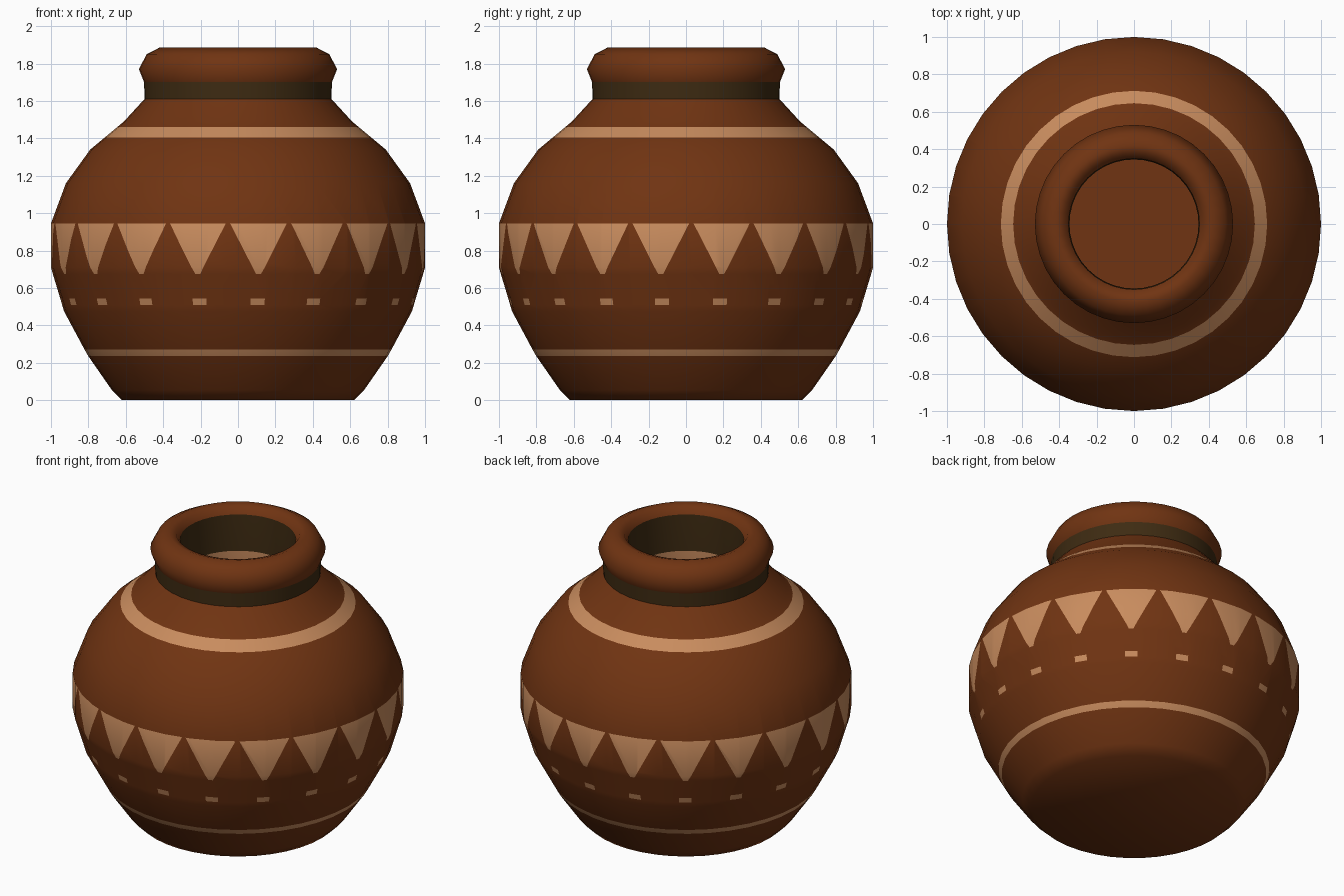
import bpy, bmesh, math
from mathutils import Vector

if "Cube" in bpy.data.objects:
    bpy.data.objects.remove(bpy.data.objects["Cube"])

SIDES = 40
TEETH = 19
STEP = 2 * math.pi / TEETH
PHASE = math.radians(34.8) + STEP / 2      # angle of one tooth tip


def material(name, rgb):
    m = bpy.data.materials.new(name)
    m.diffuse_color = (*rgb, 1)
    m.use_nodes = True
    m.node_tree.nodes["Principled BSDF"].inputs["Base Color"].default_value = m.diffuse_color
    return m


MATS = [material("clay_brown", (0.162, 0.034, 0.006)),
        material("pale_tan", (0.58, 0.262, 0.112)),
        material("dark_olive", (0.048, 0.024, 0.006))]
BROWN, TAN, OLIVE = 0, 1, 2


def polar(r, t, z):
    """Angle is measured from the front (-y) towards +x."""
    return Vector((r * math.sin(t), -r * math.cos(t), z))


def lathe(profile, color, cap_start=False, cap_end=False):
    """Revolve (r, z) points; color(z) gives the material of each row."""
    bm = bmesh.new()
    rings = [[bm.verts.new(polar(r, 2 * math.pi * j / SIDES, z)) for j in range(SIDES)]
             for r, z in profile]
    for i in range(len(rings) - 1):
        a, b = rings[i], rings[i + 1]
        for j in range(SIDES):
            k = (j + 1) % SIDES
            f = bm.faces.new((a[j], a[k], b[k], b[j]))
            f.material_index = color((profile[i][1] + profile[i + 1][1]) / 2)
    if cap_start:
        bm.faces.new(rings[0][::-1])
    if cap_end:
        bm.faces.new(rings[-1])
    return bm


def finish(name, bm, angle=50):
    me = bpy.data.meshes.new(name)
    bm.to_mesh(me)
    bm.free()
    for m in MATS:
        me.materials.append(m)
    ob = bpy.data.objects.new(name, me)
    bpy.context.collection.objects.link(ob)
    bpy.ops.object.select_all(action='DESELECT')
    ob.select_set(True)
    bpy.context.view_layer.objects.active = ob
    bpy.ops.object.shade_smooth_by_angle(angle=math.radians(angle))


def pick(bm, z0, z1, t0, t1):
    """Faces whose centre lies in a height range and an angle range."""
    out = []
    mid, half = (t0 + t1) / 2, (t1 - t0) / 2
    for f in bm.faces:
        c = f.calc_center_median()
        if z0 < c.z < z1:
            d = (math.atan2(c.x, -c.y) - mid + math.pi) % (2 * math.pi) - math.pi
            if abs(d) < half:
                out.append(f)
    return out


def cut(bm, faces, co, no):
    geom = set(faces)
    for f in faces:
        geom.update(f.edges)
        geom.update(f.verts)
    bmesh.ops.bisect_plane(bm, geom=list(geom), dist=1e-5, plane_co=co, plane_no=no)


def radial_cut(bm, z0, z1, t):
    cut(bm, pick(bm, z0, z1, t - 0.25, t + 0.25), Vector((0, 0, 0)),
        Vector((math.cos(t), math.sin(t), 0)))


# Body: rows at the stripe edges give the two painted rings
T0, T1, D0, D1 = 0.675, 0.945, 0.508, 0.543
STRIPES = ((0.235, 0.27), (1.405, 1.46))
body = lathe([(0.62, 0), (0.675, 0.055), (0.80, 0.235), (0.82, 0.27), (0.93, 0.475),
              (0.94, D0), (0.95, D1), (0.99, T0), (1.0, 0.71), (1.0, T1), (0.92, 1.16),
              (0.79, 1.34), (0.712, 1.405), (0.646, 1.46), (0.61, 1.49), (0.50, 1.61)],
             lambda z: TAN if any(a < z < b for a, b in STRIPES) else BROWN,
             cap_start=True)

# Painted teeth and dashes, cut into the body faces
for k in range(TEETH):
    tip = PHASE + k * STEP
    radial_cut(body, T0, T1, tip)
    radial_cut(body, T0, T1, tip + STEP / 2)
for k in range(TEETH):
    tip = PHASE + k * STEP
    for s in (-1, 1):
        lo, hi = sorted((tip, tip + s * STEP / 2))
        a = polar(0.99, tip + s * math.radians(0.8), T0)
        b = polar(1.0, tip + s * math.radians(8.8), T1)
        axis = Vector((0, 0, (T0 + T1) / 2))
        no = (a - axis).cross(b - axis).normalized()
        if no.dot(polar(1, tip, T1) - axis) < 0:
            no = -no                        # points to the painted side
        cut(body, pick(body, T0, T1, lo, hi), axis, no)
        for f in pick(body, T0, T1, lo, hi):
            if (f.calc_center_median() - axis).dot(no) > 0:
                f.material_index = TAN
    w = math.radians(2.3)
    radial_cut(body, D0, D1, tip - w)
    radial_cut(body, D0, D1, tip + w)
    for f in pick(body, D0, D1, tip - w, tip + w):
        f.material_index = TAN
finish("pot_body", body)

# Dark neck band
finish("neck_band", lathe([(0.50, 1.61), (0.502, 1.70)], lambda z: OLIVE))

# Rolled rim
finish("rim", lathe([(0.502, 1.70), (0.53, 1.77), (0.488, 1.85), (0.42, 1.885),
                     (0.375, 1.87), (0.35, 1.83)], lambda z: BROWN), 60)

# Hollow inside: dark throat, pale ring, brown chamber and floor
finish("pot_interior", lathe([(0.35, 1.83), (0.345, 1.59), (0.35, 1.50), (0.58, 1.42),
                              (0.75, 1.30), (0.88, 1.13), (0.95, 0.93), (0.95, 0.72),
                              (0.88, 0.49), (0.75, 0.24), (0.60, 0.05)],
                             lambda z: OLIVE if z > 1.59 else TAN if z > 1.5 else BROWN,
                             cap_end=True))
